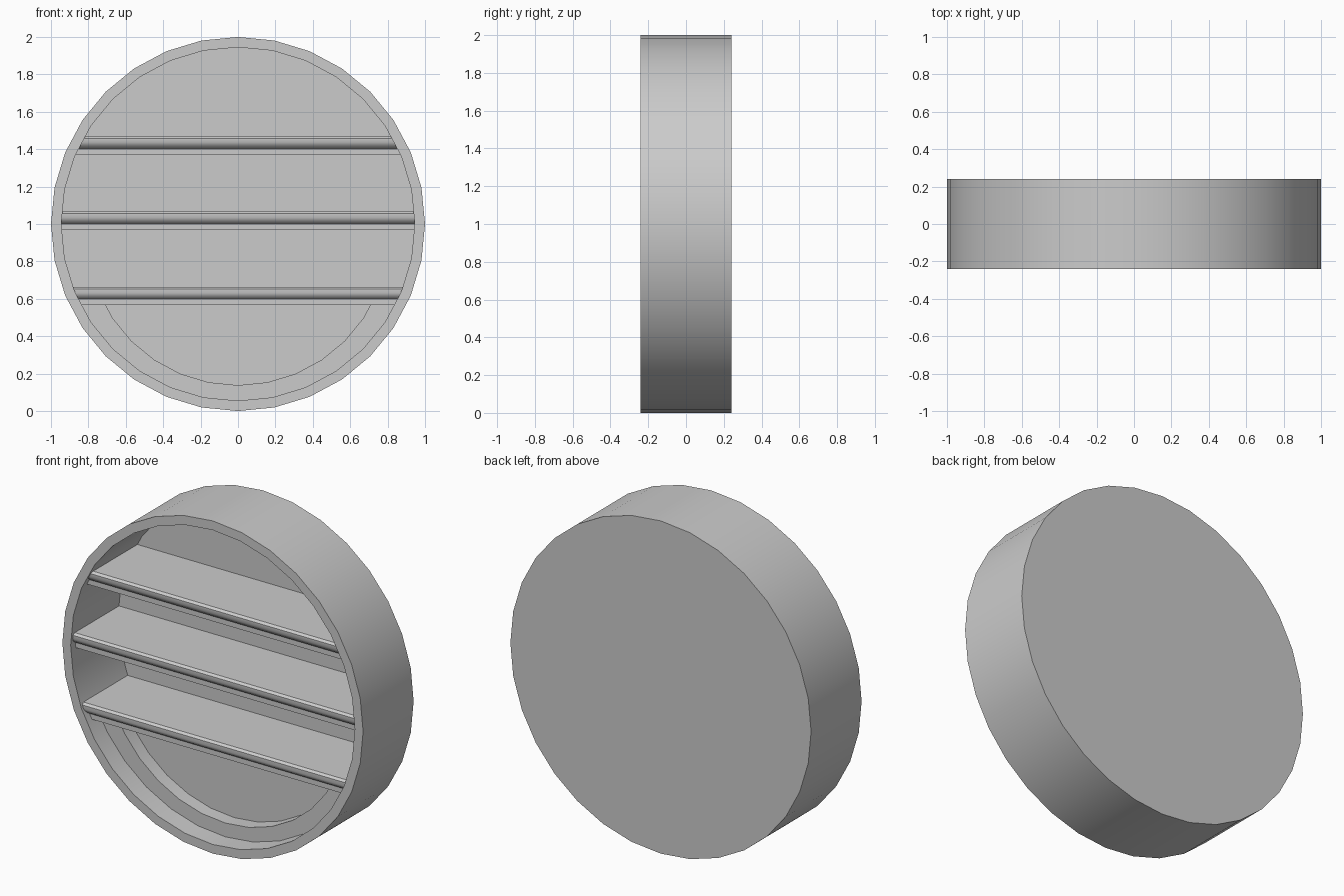
import bpy, bmesh, math

if "Cube" in bpy.data.objects:
    bpy.data.objects.remove(bpy.data.objects["Cube"])

N = 32            # sides of the round case
R, RI = 1.0, 0.945
CZ = 1.0


def ring(bm, r, y, cz=CZ):
    return [bm.verts.new((r * math.cos(2 * math.pi * i / N), y,
                          cz + r * math.sin(2 * math.pi * i / N))) for i in range(N)]


def bridge(bm, a, b):
    for i in range(N):
        j = (i + 1) % N
        bm.faces.new((a[i], a[j], b[j], b[i]))


def finish(bm, name):
    bmesh.ops.recalc_face_normals(bm, faces=bm.faces)
    me = bpy.data.meshes.new(name)
    bm.to_mesh(me)
    bm.free()
    ob = bpy.data.objects.new(name, me)
    bpy.context.collection.objects.link(ob)
    bpy.ops.object.select_all(action='DESELECT')
    ob.select_set(True)
    bpy.context.view_layer.objects.active = ob
    bpy.ops.object.shade_smooth_by_angle(angle=math.radians(30))
    return ob


def half_width(z):
    """Half width of the inner polygon at height z."""
    d = abs(z - CZ) / RI
    k = int(math.asin(d) / (2 * math.pi / N))
    a, b = 2 * math.pi * k / N, 2 * math.pi * (k + 1) / N
    t = (d - math.sin(a)) / (math.sin(b) - math.sin(a))
    return RI * (math.cos(a) + t * (math.cos(b) - math.cos(a)))


# Round case: back disc, outer wall, front rim, inner wall, inner back
bm = bmesh.new()
loops = [ring(bm, r, y) for r, y in ((R, 0.24), (R, -0.24), (RI, -0.24), (RI, 0.21))]
for a, b in zip(loops, loops[1:]):
    bridge(bm, a, b)
bm.faces.new(loops[0])
bm.faces.new(loops[-1])
finish(bm, "round_case")

# Shelves with a moulded front edge, trimmed to the round inner wall
PROFILE = [(0.21, 0.066), (-0.21, 0.066), (-0.225, 0.055), (-0.225, 0.033),
           (-0.218, 0.018), (-0.205, 0.006), (-0.195, 0.0), (-0.195, -0.031),
           (-0.17, -0.031), (-0.17, 0.03), (0.21, 0.03)]
for name, z0 in (("top_shelf", 1.402), ("middle_shelf", 1.0), ("bottom_shelf", 0.598)):
    bm = bmesh.new()
    ends = [[bm.verts.new((s * half_width(z0 + z), y, z0 + z)) for y, z in PROFILE]
            for s in (-1, 1)]
    n = len(PROFILE)
    for i in range(n):
        j = (i + 1) % n
        bm.faces.new((ends[0][i], ends[0][j], ends[1][j], ends[1][i]))
    for e in ends:
        bm.faces.new(e)
    finish(bm, name)

# Framed panel closing the space under the bottom shelf
bm = bmesh.new()
outer = ring(bm, RI, -0.12)
inner = ring(bm, 0.805, -0.12, 0.943)
deep = ring(bm, 0.805, -0.035, 0.943)
bridge(bm, outer, inner)
bridge(bm, inner, deep)
bm.faces.new(deep)
bmesh.ops.bisect_plane(bm, geom=bm.verts[:] + bm.edges[:] + bm.faces[:],
                       plane_co=(0, 0, 0.63), plane_no=(0, 0, 1), clear_outer=True)
finish(bm, "lower_panel")
